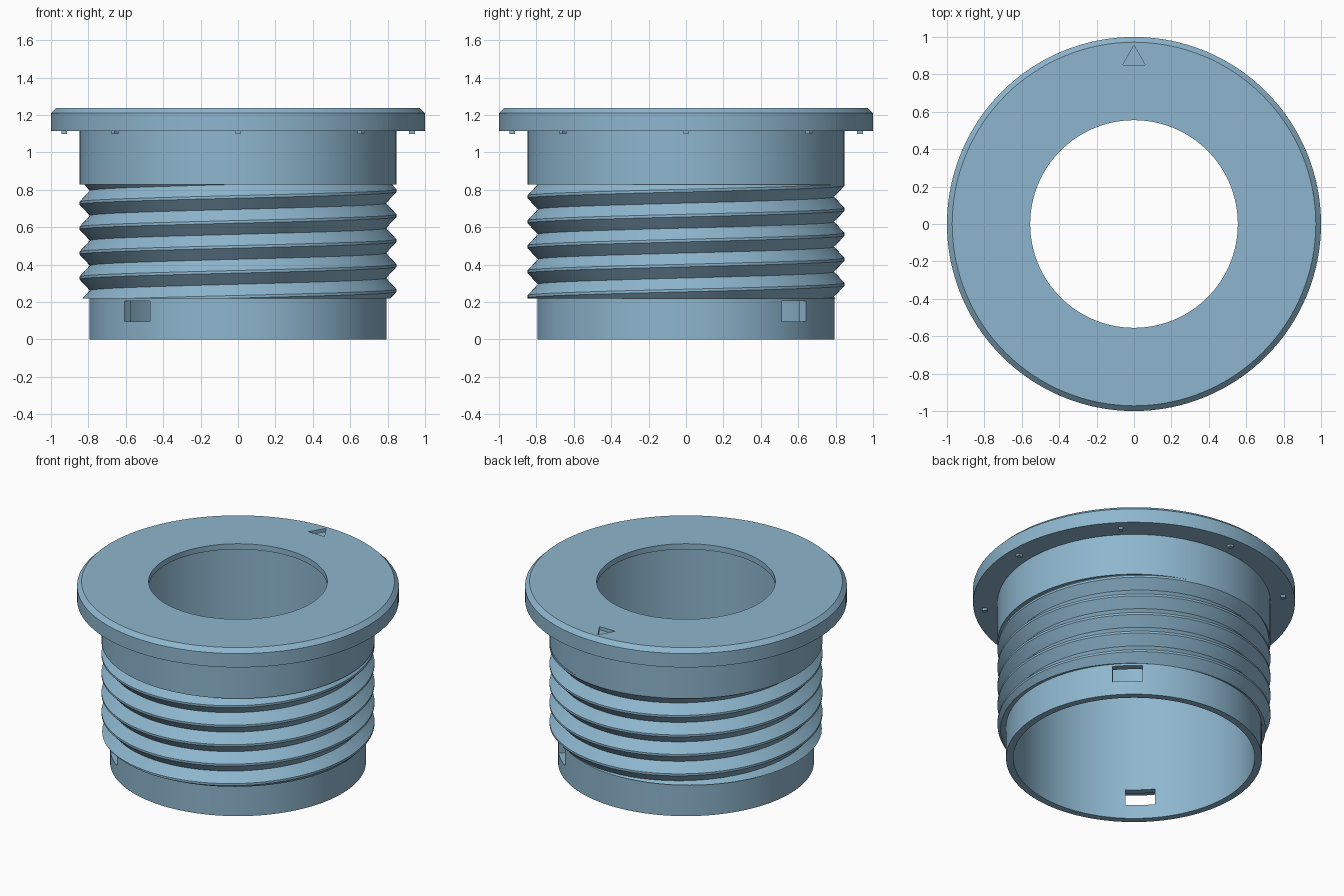
import bpy, bmesh, math
from mathutils import Matrix

if "Cube" in bpy.data.objects:
    bpy.data.objects.remove(bpy.data.objects["Cube"])

SEG = 128
TAU = math.tau

blue = bpy.data.materials.new("dusty_blue")
blue.diffuse_color = (0.27, 0.47, 0.62, 1)
blue.use_nodes = True
blue.node_tree.nodes["Principled BSDF"].inputs["Base Color"].default_value = blue.diffuse_color


def finish(name, bm, smooth=True):
    bmesh.ops.remove_doubles(bm, verts=bm.verts, dist=1e-5)
    bmesh.ops.recalc_face_normals(bm, faces=bm.faces)
    me = bpy.data.meshes.new(name)
    bm.to_mesh(me)
    bm.free()
    me.materials.append(blue)
    ob = bpy.data.objects.new(name, me)
    bpy.context.collection.objects.link(ob)
    if smooth:
        smooth_angle(ob)
    return ob


def smooth_angle(ob):
    bpy.ops.object.select_all(action='DESELECT')
    ob.select_set(True)
    bpy.context.view_layer.objects.active = ob
    bpy.ops.object.shade_smooth_by_angle(angle=math.radians(20))


def add_box(bm, size, radius, z, angle):
    # box placed at a radius and turned to face outwards
    m = (Matrix.Rotation(angle, 4, 'Z') @ Matrix.Translation((radius, 0, z))
         @ Matrix.Diagonal((*size, 1)))
    bmesh.ops.create_cube(bm, size=1, matrix=m)


def cut(ob, cutter):
    mod = ob.modifiers.new("cut", 'BOOLEAN')
    mod.operation = 'DIFFERENCE'
    mod.solver = 'EXACT'
    mod.object = cutter
    bpy.ops.object.select_all(action='DESELECT')
    bpy.context.view_layer.objects.active = ob
    ob.select_set(True)
    bpy.ops.object.modifier_apply(modifier=mod.name)
    bpy.data.objects.remove(cutter)


# Sleeve, collar and flange: one closed lathed profile
profile = [(0.75, 0), (0.795, 0), (0.795, 0.22), (0.78, 0.22), (0.78, 0.83),
           (0.848, 0.83), (0.848, 1.115), (1, 1.115), (1, 1.21), (0.972, 1.238),
           (0.555, 1.238), (0.555, 1.20), (0.75, 1.20)]
bm = bmesh.new()
rings = [[bm.verts.new((r * math.cos(TAU * i / SEG), r * math.sin(TAU * i / SEG), z))
          for i in range(SEG)] for r, z in profile]
for a, b in zip(rings, rings[1:] + rings[:1]):
    for i in range(SEG):
        j = (i + 1) % SEG
        bm.faces.new((a[i], a[j], b[j], b[i]))
body = finish("flanged_sleeve", bm, False)

# Two opposite slots through the lower wall
bm = bmesh.new()
for k in range(2):
    add_box(bm, (0.2, 0.186, 0.11), 0.78, 0.15, math.radians(47 + 180 * k))
cut(body, finish("slot_cutter", bm, False))

# Engraved triangular alignment mark
bm = bmesh.new()
tri = [(-0.06, 0.85), (0.06, 0.85), (0, 0.955)]
face = bm.faces.new([bm.verts.new((x, y, 1.215)) for x, y in tri])
ext = bmesh.ops.extrude_face_region(bm, geom=[face])
bmesh.ops.translate(bm, vec=(0, 0, 0.1),
                    verts=[v for v in ext["geom"] if isinstance(v, bmesh.types.BMVert)])
cut(body, finish("mark_cutter", bm, False))
smooth_angle(body)

# Screw thread: helical ridge profile, trimmed flat at both ends
PITCH, CREST, LOW, HIGH = 0.1335, 0.262, 0.22, 0.83
R_ROOT, R_TIP, FLAT = 0.792, 0.848, 0.007
offsets = [-PITCH / 2, -FLAT, FLAT]


def thread_radius(z, turn):
    d = (z - CREST - PITCH * turn + PITCH / 2) % PITCH - PITCH / 2
    t = max(0, (abs(d) - FLAT) / (PITCH / 2 - FLAT))
    return R_TIP + (R_ROOT - R_TIP) * t


bm = bmesh.new()
columns = []
for i in range(SEG + 1):
    turn = i / SEG
    pts = [(0.78, LOW)]
    for k in range(-3, 8):
        for o in offsets:
            z = min(HIGH, max(LOW, CREST + PITCH * (k + turn) + o))
            pts.append((thread_radius(z, turn), z))
    pts.append((0.78, HIGH))
    c, s = math.cos(TAU * turn), math.sin(TAU * turn)
    # the seam is one pitch higher after a full turn, so rows are matched by helix
    columns.append([bm.verts.new((r * c, r * s, z)) for r, z in pts])
for a, b in zip(columns, columns[1:]):
    for n in range(len(a) - 1):
        bm.faces.new((a[n], b[n], b[n + 1], a[n + 1]))
bmesh.ops.dissolve_degenerate(bm, dist=1e-5, edges=bm.edges)
finish("screw_thread", bm)

# Eight small locating nubs under the flange
bm = bmesh.new()
for k in range(8):
    add_box(bm, (0.03, 0.026, 0.03), 0.93, 1.115, TAU * k / 8)
finish("locating_nubs", bm, False)
